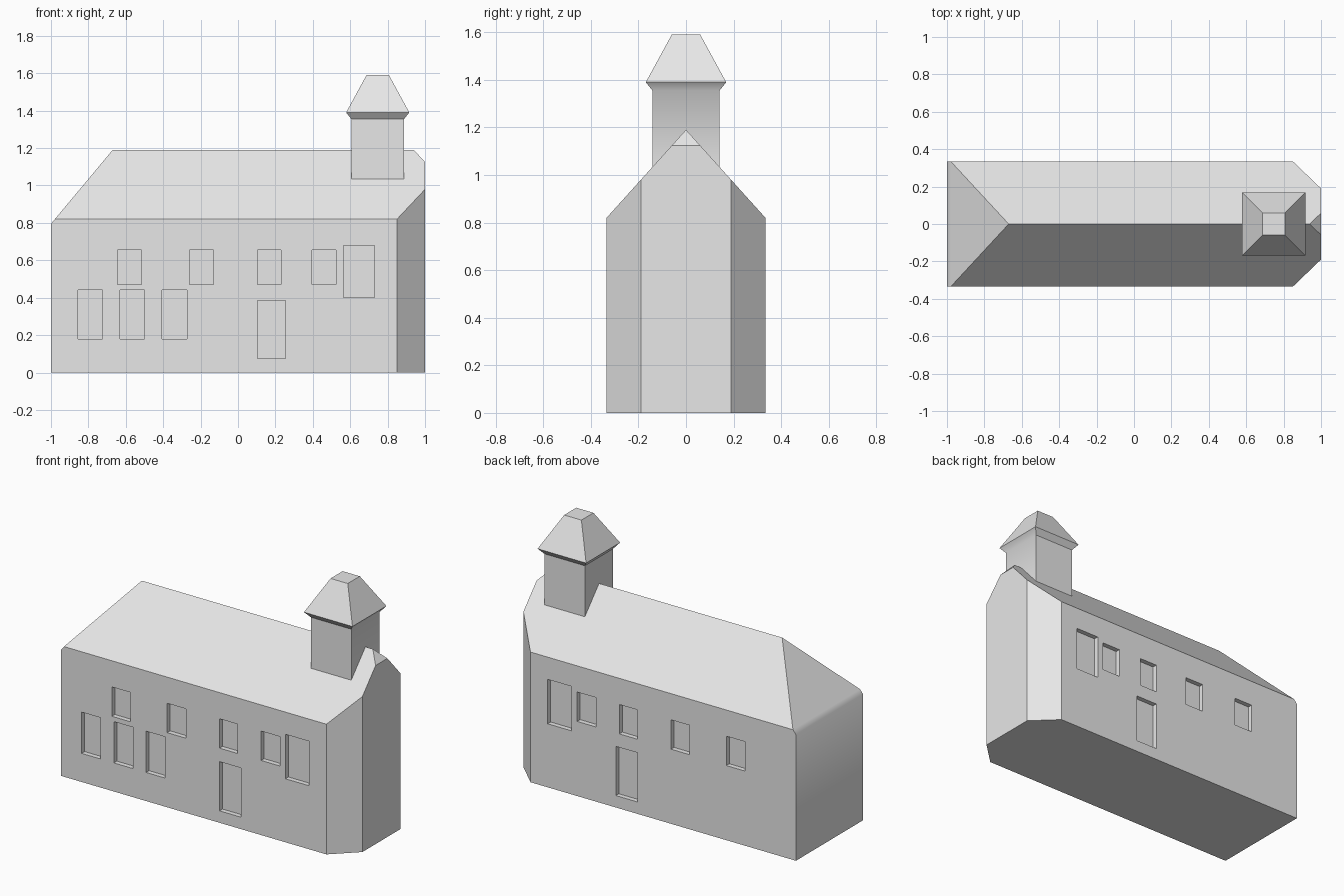
import bpy, bmesh
from mathutils import Vector

if "Cube" in bpy.data.objects:
    bpy.data.objects.remove(bpy.data.objects["Cube"])

stone = bpy.data.materials.new("light_grey")
stone.diffuse_color = (0.8, 0.8, 0.8, 1)
stone.use_nodes = True
stone.node_tree.nodes["Principled BSDF"].inputs["Base Color"].default_value = stone.diffuse_color


def make_object(name, bm):
    bmesh.ops.recalc_face_normals(bm, faces=bm.faces)
    mesh = bpy.data.meshes.new(name)
    bm.to_mesh(mesh)
    bm.free()
    mesh.materials.append(stone)
    obj = bpy.data.objects.new(name, mesh)
    bpy.context.collection.objects.link(obj)
    return obj


def slice_off(bm, point, normal):
    """Cut away everything on the normal side of a plane and cap the cut."""
    geom = bm.verts[:] + bm.edges[:] + bm.faces[:]
    cut = bmesh.ops.bisect_plane(bm, geom=geom, plane_co=point,
                                 plane_no=normal, clear_outer=True)
    edges = [e for e in cut["geom_cut"] if isinstance(e, bmesh.types.BMEdge)]
    bmesh.ops.contextual_create(bm, geom=edges)


def add_box(bm, lo, hi):
    lo, hi = Vector(lo), Vector(hi)
    verts = bmesh.ops.create_cube(bm, size=1)["verts"]
    for v in verts:
        v.co = (lo + hi) / 2 + v.co * (hi - lo)


# Hall: gabled prism along x
W = 0.334
bm = bmesh.new()
profile = [(-W, 0), (W, 0), (W, 0.82), (0, 1.19), (-W, 0.82)]
end = bm.faces.new([bm.verts.new((-1, y, z)) for y, z in profile])
ext = bmesh.ops.extrude_face_region(bm, geom=[end])
# extrusion keeps the starting face, which closes the west end
moved = [v for v in ext["geom"] if isinstance(v, bmesh.types.BMVert)]
bmesh.ops.translate(bm, verts=moved, vec=(2, 0, 0))
if not any(all(v.co.x < -0.99 for v in f.verts) for f in bm.faces):
    bmesh.ops.holes_fill(bm, edges=bm.edges[:])
bmesh.ops.recalc_face_normals(bm, faces=bm.faces)

# Hipped west end, small clipped east gable, chamfered east corners
slice_off(bm, (-0.67, 0, 1.19), (-0.395, 0, 0.33))
slice_off(bm, (0.94, 0, 1.19), (0.065, 0, 0.06))
for s in (-1, 1):
    slice_off(bm, (0.85, s * W, 0), (0.144, s * 0.15, 0))

# West wall and hip blend softly into each other
bmesh.ops.recalc_face_normals(bm, faces=bm.faces)
for f in bm.faces:
    f.smooth = f.normal.x < -0.5
hall = make_object("hall", bm)

# Window and door recesses: x0, x1, z0, z1
both_sides = [(-0.645, -0.515, 0.47, 0.655), (-0.26, -0.13, 0.47, 0.655),
              (0.105, 0.23, 0.47, 0.655), (0.395, 0.525, 0.47, 0.655),
              (0.565, 0.73, 0.40, 0.68), (0.105, 0.255, 0.075, 0.385)]
front_only = [(x, x + 0.132, 0.18, 0.44) for x in (-0.856, -0.631, -0.406)]
DEPTH = 0.03
bm = bmesh.new()
for x0, x1, z0, z1 in both_sides + front_only:
    add_box(bm, (x0, -W - 0.1, z0), (x1, -W + DEPTH, z1))
for x0, x1, z0, z1 in both_sides:
    add_box(bm, (x0, W - DEPTH, z0), (x1, W + 0.1, z1))
cutter = make_object("recess_cutter", bm)
cutter.hide_render = True
cutter.hide_set(True)
cutter.display_type = 'WIRE'
mod = hall.modifiers.new("recesses", 'BOOLEAN')
mod.operation = 'DIFFERENCE'
mod.solver = 'EXACT'
mod.object = cutter

# Bell tower: stacked square rings for shaft, flared eaves and cut-off spire
bm = bmesh.new()
rings = []
for half, z in [(0.141, 1.03), (0.141, 1.355), (0.169, 1.39), (0.06, 1.59)]:
    rings.append([bm.verts.new((0.747 + sx * half, sy * half, z))
                  for sx, sy in ((-1, -1), (1, -1), (1, 1), (-1, 1))])
for a, b in zip(rings, rings[1:]):
    for i in range(4):
        j = (i + 1) % 4
        bm.faces.new((a[i], a[j], b[j], b[i]))
bm.faces.new(rings[0][::-1])
bm.faces.new(rings[-1])
bmesh.ops.recalc_face_normals(bm, faces=bm.faces)
# East shaft face blends into the underside of the eaves
for f in bm.faces:
    f.smooth = f.normal.x > 0.5 and f.normal.z < 0.1
make_object("bell_tower", bm)
